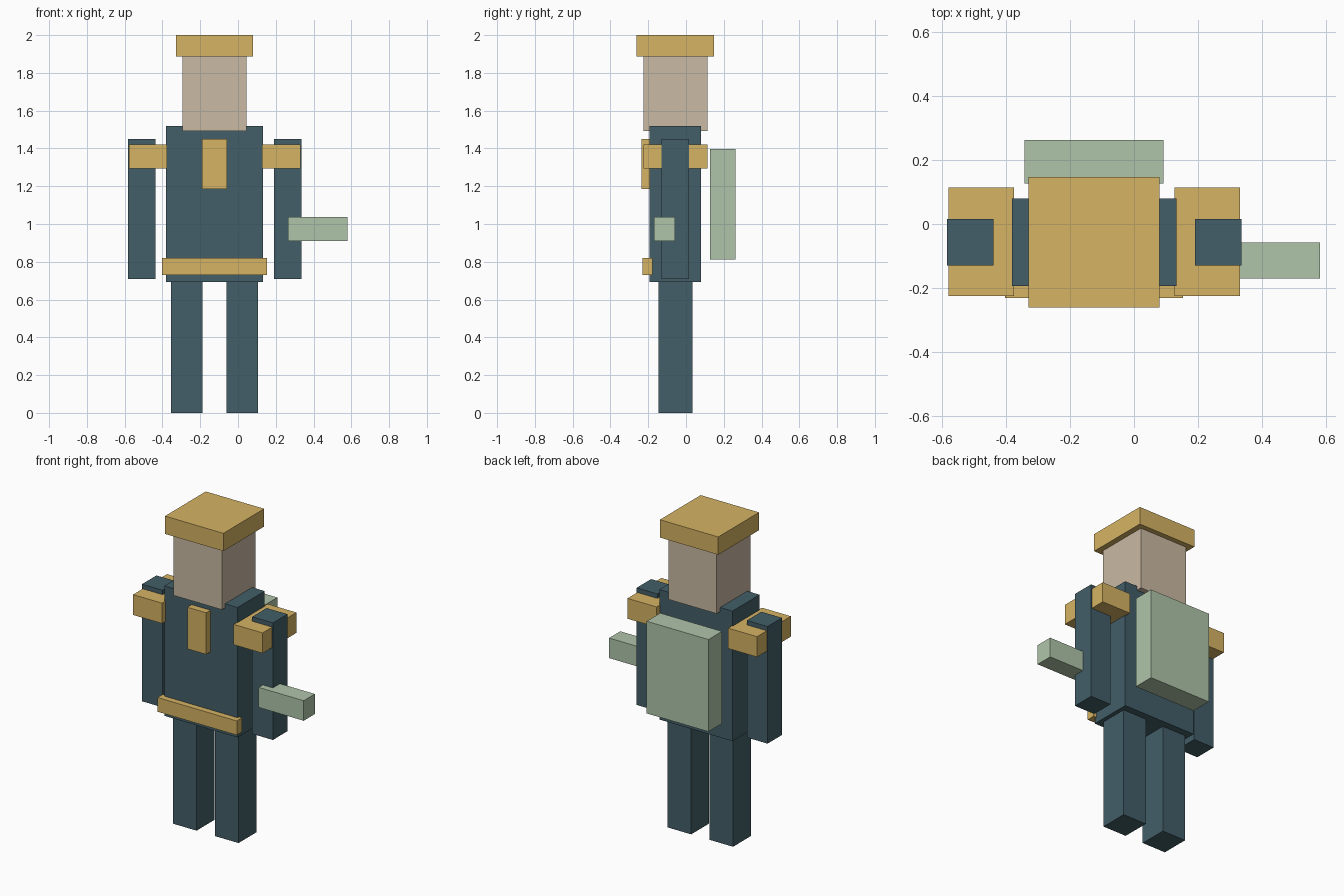
import bpy

if "Cube" in bpy.data.objects:
    bpy.data.objects.remove(bpy.data.objects["Cube"])


def material(name, rgb):
    m = bpy.data.materials.new(name)
    m.diffuse_color = (*[(c / 255) ** 2.2 for c in rgb], 1)
    m.use_nodes = True
    m.node_tree.nodes["Principled BSDF"].inputs["Base Color"].default_value = m.diffuse_color
    return m


cloth = material("dark_cloth", (69, 95, 104))
gold = material("gold_trim", (212, 178, 99))
skin = material("skin", (201, 184, 162))
green = material("pale_green", (174, 195, 168))


def box(name, mat, x, y, z):
    """Box given by its (min, max) range on each axis."""
    bpy.ops.mesh.primitive_cube_add(size=1, location=[(a + b) / 2 for a, b in (x, y, z)])
    o = bpy.context.object
    o.name = name
    o.scale = [b - a for a, b in (x, y, z)]
    bpy.ops.object.transform_apply(location=False, rotation=False, scale=True)
    o.data.materials.append(mat)
    return o


MID = -0.124  # the body's own centre line in x


def pair(name, mat, inner, outer, y, z):
    """Two mirrored boxes at the given distances from the body's centre line."""
    box("left_" + name, mat, (MID + inner, MID + outer), y, z)
    box("right_" + name, mat, (MID - outer, MID - inner), y, z)


# body
box("torso", cloth, (-0.381, 0.132), (-0.193, 0.079), (0.694, 1.518))
pair("leg", cloth, 0.064, 0.230, (-0.146, 0.034), (0, 0.696))
pair("arm", cloth, 0.314, 0.459, (-0.129, 0.016), (0.708, 1.45))

# head and hat
box("head", skin, (-0.295, 0.044), (-0.224, 0.114), (1.492, 1.89))
box("hat", gold, (-0.329, 0.080), (-0.261, 0.147), (1.887, 2.0))

# gold trim
pair("shoulder_pad", gold, 0.251, 0.454, (-0.225, 0.114), (1.293, 1.422))
box("chest_plate", gold, (-0.190, -0.058), (-0.236, -0.18), (1.186, 1.45))
box("belt", gold, (-0.402, 0.153), (-0.231, -0.178), (0.729, 0.819))

# gear
box("backpack", green, (-0.341, 0.092), (0.126, 0.262), (0.813, 1.397))
box("hand_tool", green, (0.264, 0.580), (-0.170, -0.058), (0.911, 1.038))
